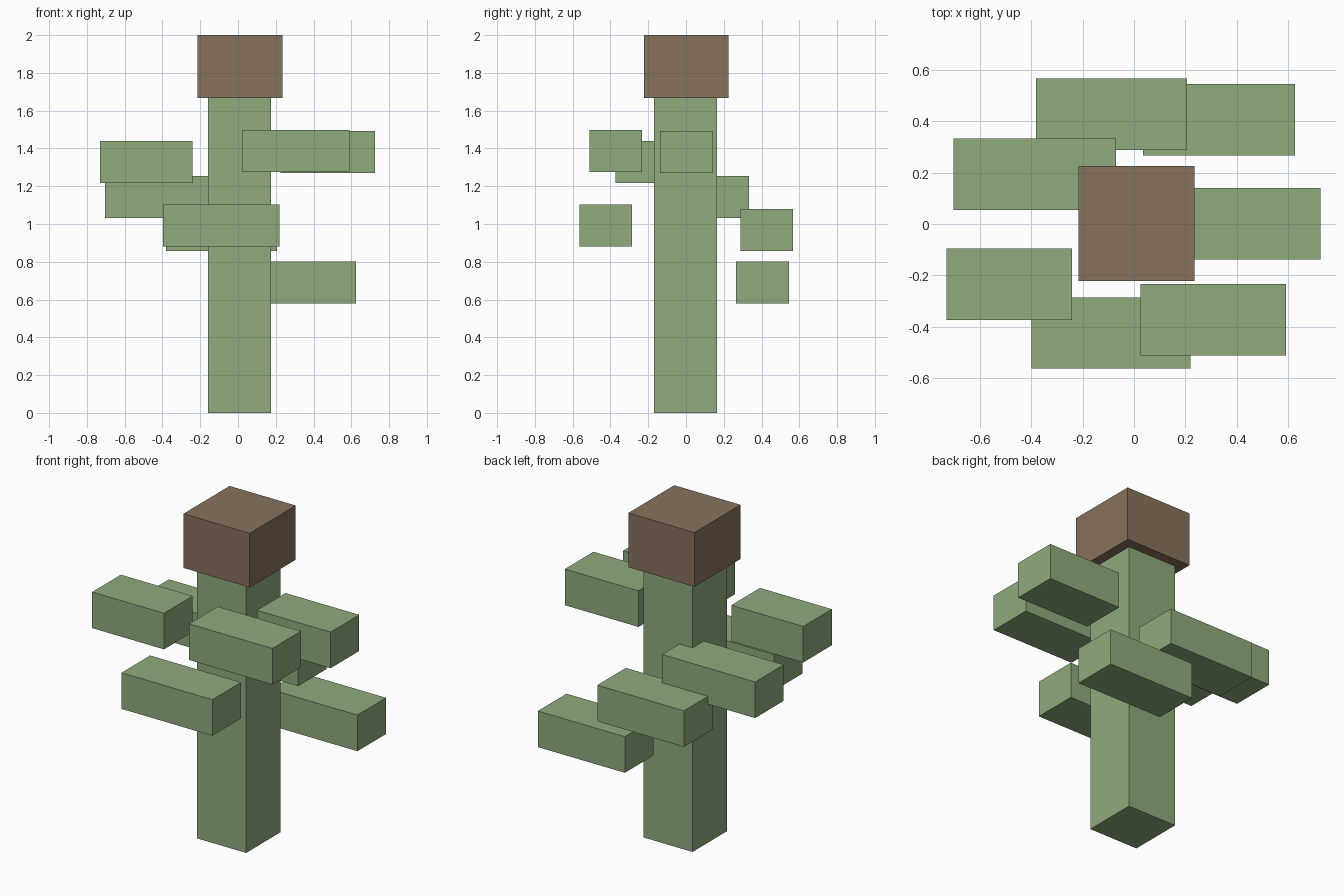
import bpy
import bmesh
from mathutils import Vector

cube = bpy.data.objects.get("Cube")
if cube:
    bpy.data.objects.remove(cube, do_unlink=True)


def make_material(name, rgb):
    mat = bpy.data.materials.new(name)
    mat.use_nodes = True
    color = (*rgb, 1.0)
    mat.diffuse_color = color
    mat.node_tree.nodes["Principled BSDF"].inputs["Base Color"].default_value = color
    return mat


def add_box(name, mat, x, y, z):
    """Box spanning the given (min, max) range on each axis."""
    low, high = (Vector(corner) for corner in zip(x, y, z))
    center, size = (low + high) / 2, high - low
    bm = bmesh.new()
    bmesh.ops.create_cube(bm, size=1.0)
    bmesh.ops.scale(bm, vec=size, verts=bm.verts)
    mesh = bpy.data.meshes.new(name)
    bm.to_mesh(mesh)
    bm.free()
    mesh.materials.append(mat)
    obj = bpy.data.objects.new(name, mesh)
    obj.location = center
    bpy.context.collection.objects.link(obj)
    return obj


green = make_material("leaf green", (0.272, 0.409, 0.206))
brown = make_material("bark brown", (0.242, 0.169, 0.108))

# Stem and the block on top of it
add_box("stem", green, (-0.16, 0.175), (-0.17, 0.165), (0, 1.67))
add_box("top_block", brown, (-0.215, 0.235), (-0.222, 0.225), (1.667, 2))

# Leaves around the stem: x range, then front edge and underside
LEAF_DEPTH, LEAF_HEIGHT = 0.278, 0.222
leaves = {
    "leaf_front_right": ((-0.73, -0.242), -0.373, 1.217),
    "leaf_back_right": ((-0.703, -0.07), 0.055, 1.032),
    "leaf_front_middle": ((-0.398, 0.22), -0.563, 0.882),
    "leaf_back_middle": ((-0.382, 0.207), 0.288, 0.858),
    "leaf_back_left": ((0.035, 0.626), 0.266, 0.579),
    "leaf_front_left": ((0.025, 0.591), -0.511, 1.276),
    "leaf_left": ((0.225, 0.726), -0.138, 1.27),
}
for name, (x, y, z) in leaves.items():
    add_box(name, green, x, (y, y + LEAF_DEPTH), (z, z + LEAF_HEIGHT))
